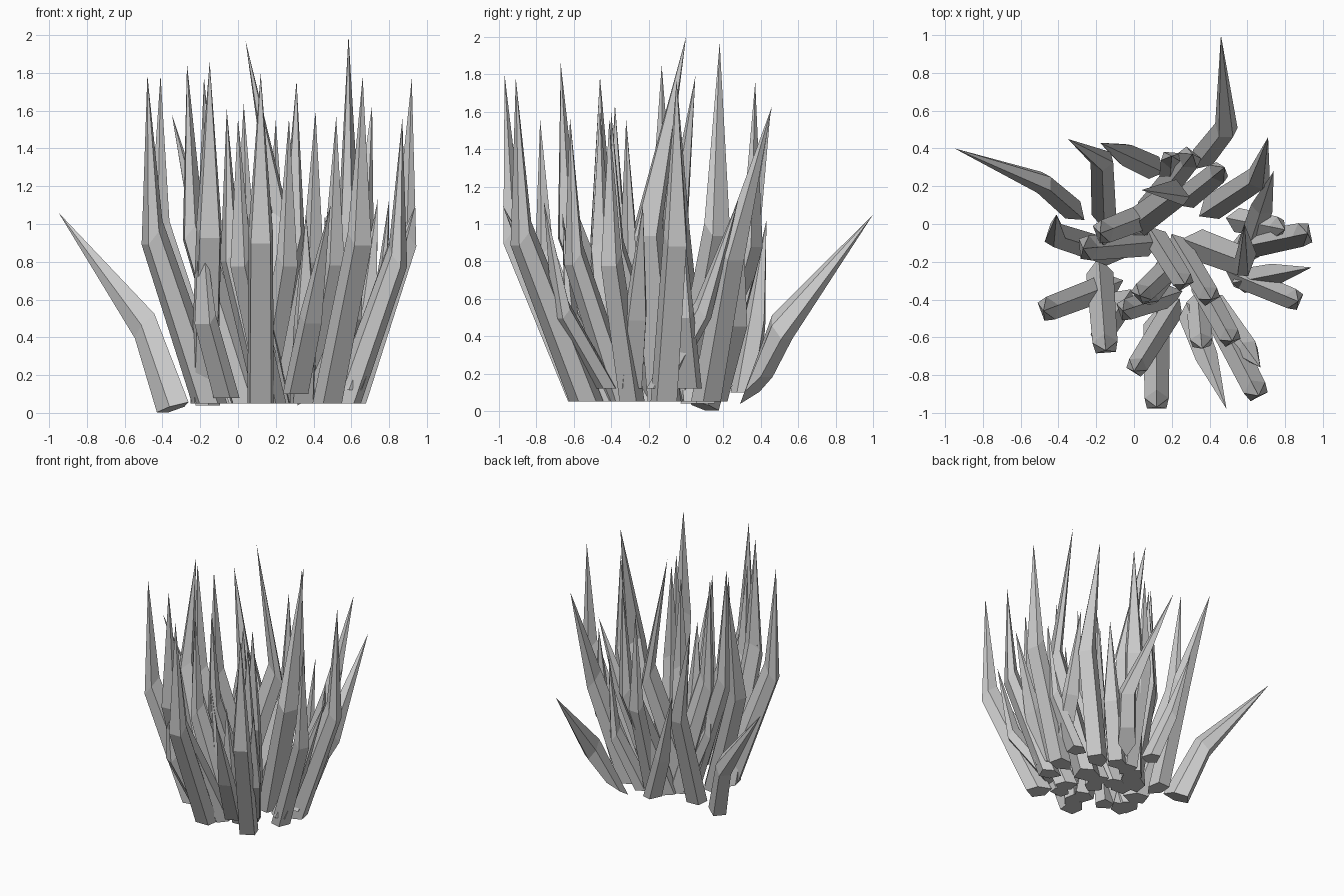
import bpy
from mathutils import Vector

# pentagonal section: (sideways, outward), flat outer face and inner ridge
SECTION = [(-0.4, 0.5), (0.4, 0.5), (0.5, -0.05), (0.0, -0.5), (-0.5, -0.05)]


def blade(name, tip, base, knee, width, depth, cut=0.0):
    """Low-poly leaf: prism from base to knee, then a long spike."""
    tip, base, knee = Vector(tip), Vector(base), Vector(knee)
    out = knee - base
    out.z = 0
    out.normalize()
    side = Vector((-out.y, out.x, 0))
    verts = []
    for c, w, d, slope in ((base, width, depth, cut), (knee, width * 0.92, depth * 0.55, -1.3)):
        for s, r in SECTION:
            p = c + side * (s * w) + out * (r * d)
            p.z += slope * r * d
            verts.append(p)
    verts.append(tip)
    n = len(SECTION)
    faces = [tuple(reversed(range(n)))]
    for i in range(n):
        j = (i + 1) % n
        faces += [(i, j, n + j, n + i), (n + i, n + j, 2 * n)]
    me = bpy.data.meshes.new(name)
    me.from_pydata(verts, [], faces)
    me.update()
    ob = bpy.data.objects.new(name, me)
    bpy.context.collection.objects.link(ob)


# tall upright leaves: tip x, y, z, base x, y
TALL = [
    (0.12, -0.97, 1.80, 0.12, -0.54),
    (0.66, -0.91, 1.78, 0.46, -0.52),
    (0.00, -0.78, 1.56, 0.20, -0.46),
    (-0.15, -0.67, 1.86, -0.18, -0.27),
    (-0.48, -0.46, 1.79, -0.14, -0.33),
    (-0.27, -0.13, 1.85, 0.06, -0.10),
    (-0.18, -0.05, 1.78, 0.08, 0.05),
    (0.31, 0.37, 1.76, 0.08, 0.08),
    (0.92, -0.05, 1.77, 0.58, -0.12),
    (0.87, -0.41, 1.56, 0.56, -0.28),
    (0.52, -0.62, 1.57, 0.36, -0.33),
    (0.41, -0.40, 1.60, 0.24, -0.12),
    (0.27, -0.32, 1.56, 0.12, -0.08),
    (-0.06, -0.46, 1.61, 0.18, -0.38),
    (0.03, -0.38, 1.64, 0.22, -0.20),
    (0.20, 0.36, 1.55, 0.18, 0.12),
]
for i, (x, y, z, bx, by) in enumerate(TALL):
    k = z / 1.8
    knee = (x + (bx - x) * 0.1, y + (by - y) * 0.1, 0.96 * k)
    blade(f"tall_leaf_{i + 1}", (x, y, z), (bx, by, 0.05), knee, 0.14 * k, 0.18 * k)

# leaning leaves, whose spike turns away from the stem: tip, base, knee, width, base cut
LEANING = [
    ((0.585, 0.0, 2.0), (0.34, -0.11, 0.05), (0.58, -0.20, 1.0), 0.17, 0),
    ((0.04, 0.18, 1.97), (-0.02, -0.02, 0.05), (0.22, 0.16, 1.0), 0.16, 0),
    ((-0.35, 0.45, 1.58), (-0.16, 0.06, 0.04), (-0.17, 0.33, 0.85), 0.13, 0),
    ((0.71, 0.46, 1.63), (0.42, 0.09, 0.05), (0.65, 0.24, 0.87), 0.14, 0),
    ((-0.41, 0.05, 1.79), (-0.13, -0.15, 0.05), (-0.41, -0.06, 0.95), 0.14, 0),
    ((0.46, 1.00, 1.05), (0.37, 0.36, 0.11), (0.48, 0.50, 0.45), 0.13, 0.8),
    ((-0.95, 0.40, 1.06), (-0.33, 0.08, 0.03), (-0.48, 0.21, 0.46), 0.12, -0.3),
]
for i, (t, b, k, w, cut) in enumerate(LEANING):
    blade(f"leaning_leaf_{i + 1}", t, b, k, w, 0.18, cut)

# short leaves: tip x, y, z, base x, y, z, bend (how far along the knee sits)
SHORT = [
    (0.49, -0.98, 1.10, 0.30, -0.48, 0.10, 0.45),
    (0.94, -0.23, 1.10, 0.58, -0.30, 0.12, 0.45),
    (0.74, 0.28, 1.13, 0.60, -0.15, 0.12, 0.55),
    (-0.18, 0.43, 1.02, 0.10, 0.30, 0.10, 0.5),
    (-0.20, -0.63, 1.12, -0.05, -0.40, 0.08, 0.8),
    (0.67, -0.76, 1.12, 0.42, -0.42, 0.12, 0.7),
    (-0.17, -0.10, 1.06, 0.02, -0.05, 0.15, 0.8),
    (0.48, 0.30, 1.12, 0.28, 0.14, 0.05, 0.8),
    (0.80, -0.03, 1.13, 0.55, 0.02, 0.12, 0.8),
    (0.05, -0.42, 1.05, 0.20, -0.20, 0.15, 0.8),
    (0.36, -0.66, 1.06, 0.34, -0.42, 0.05, 0.8),
]
for i, (x, y, z, bx, by, bz, f) in enumerate(SHORT):
    knee = (bx + (x - bx) * f, by + (y - by) * f, bz + (z - bz) * 0.42)
    blade(f"short_leaf_{i + 1}", (x, y, z), (bx, by, bz), knee, 0.13, 0.13)
